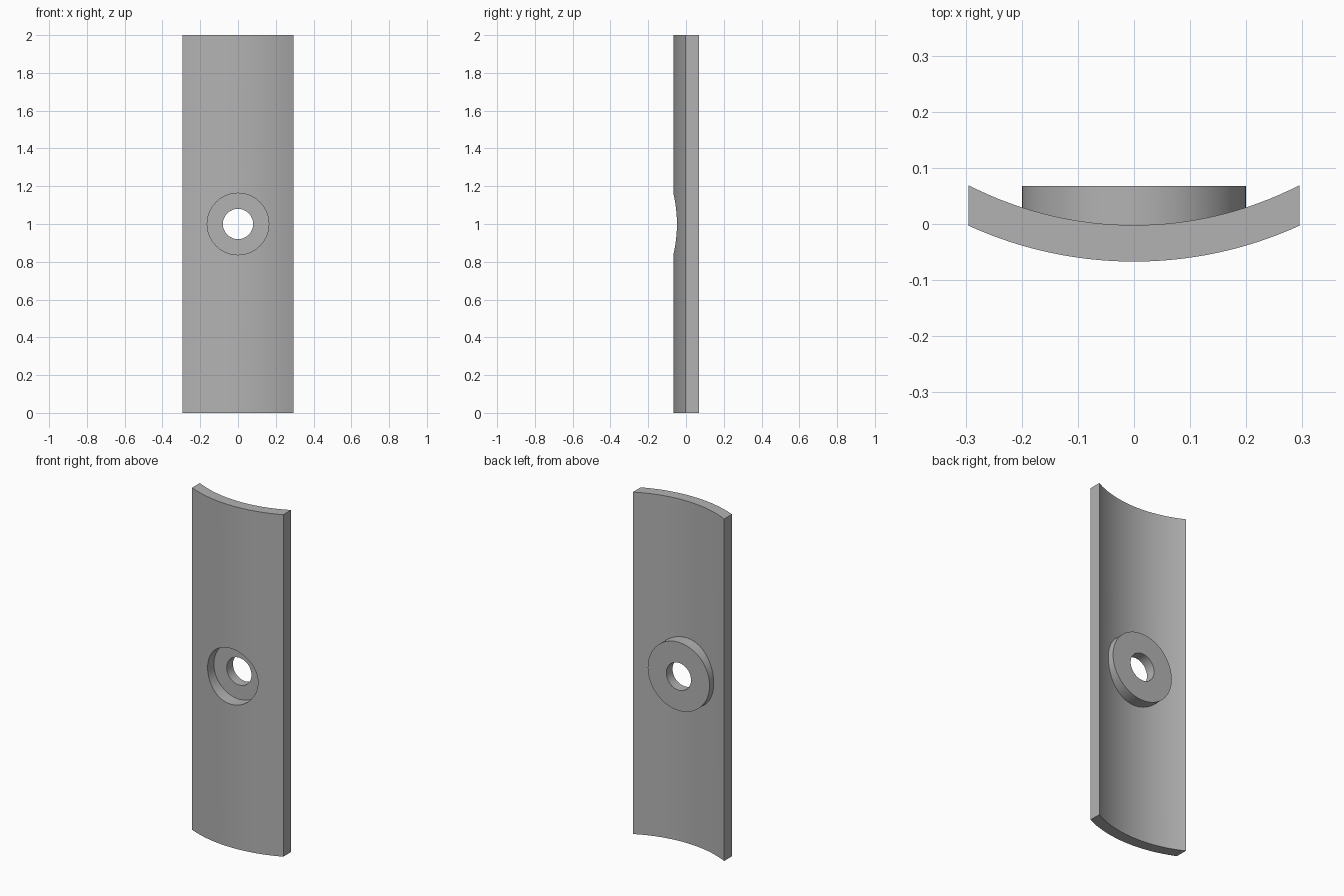
import bpy
import bmesh
from math import sqrt, radians
from mathutils import Matrix

cube = bpy.data.objects.get("Cube")
if cube:
    bpy.data.objects.remove(cube, do_unlink=True)

HALF_WIDTH = 0.295
HEIGHT = 2.0
ARC_CENTRE_Y = 0.645
OUTER_R, INNER_R = 0.712, 0.647
BACK_Y = 0.068
FLOOR_Y = 0.01
STEPS = 32

grey = bpy.data.materials.new("plain grey")
grey.use_nodes = True
colour = (0.45, 0.45, 0.45, 1)
grey.diffuse_color = colour
grey.node_tree.nodes["Principled BSDF"].inputs["Base Color"].default_value = colour


def make_object(name, bm):
    bmesh.ops.recalc_face_normals(bm, faces=bm.faces)
    mesh = bpy.data.meshes.new(name)
    bm.to_mesh(mesh)
    bm.free()
    mesh.materials.append(grey)
    obj = bpy.data.objects.new(name, mesh)
    bpy.context.collection.objects.link(obj)
    return obj


def disc(name, radius, y0, y1):
    """Cylinder along y, centred halfway up the plate."""
    bm = bmesh.new()
    place = Matrix.Translation((0, (y0 + y1) / 2, HEIGHT / 2))
    bmesh.ops.create_cone(bm, cap_ends=True, segments=96, radius1=radius,
                          radius2=radius, depth=y1 - y0,
                          matrix=place @ Matrix.Rotation(radians(90), 4, 'X'))
    return make_object(name, bm)


def arc(radius):
    xs = [HALF_WIDTH * (2 * i / STEPS - 1) for i in range(STEPS + 1)]
    return [(x, ARC_CENTRE_Y - sqrt(radius ** 2 - x ** 2), 0) for x in xs]


# Curved plate: arc-shaped section extruded upward
bm = bmesh.new()
section = arc(OUTER_R) + arc(INNER_R)[::-1]
face = bm.faces.new([bm.verts.new(p) for p in section])
top = bmesh.ops.extrude_face_region(bm, geom=[face])["geom"]
bmesh.ops.translate(bm, vec=(0, 0, HEIGHT),
                    verts=[v for v in top if isinstance(v, bmesh.types.BMVert)])
plate = make_object("curved_plate", bm)

# Rear boss, front counterbore and through hole
steps = [
    (disc("rear_boss", 0.20, -0.015, BACK_Y), 'UNION'),
    (disc("counterbore_cutter", 0.163, -0.2, FLOOR_Y), 'DIFFERENCE'),
    (disc("hole_cutter", 0.08, -0.2, 0.2), 'DIFFERENCE'),
]
bpy.ops.object.select_all(action='DESELECT')
plate.select_set(True)
bpy.context.view_layer.objects.active = plate
for helper, operation in steps:
    helper.hide_render = True
    mod = plate.modifiers.new(helper.name, 'BOOLEAN')
    mod.operation = operation
    mod.solver = 'EXACT'
    mod.object = helper
    bpy.ops.object.modifier_apply(modifier=mod.name)
    bpy.data.objects.remove(helper, do_unlink=True)

bpy.ops.object.shade_smooth_by_angle(angle=radians(20))
